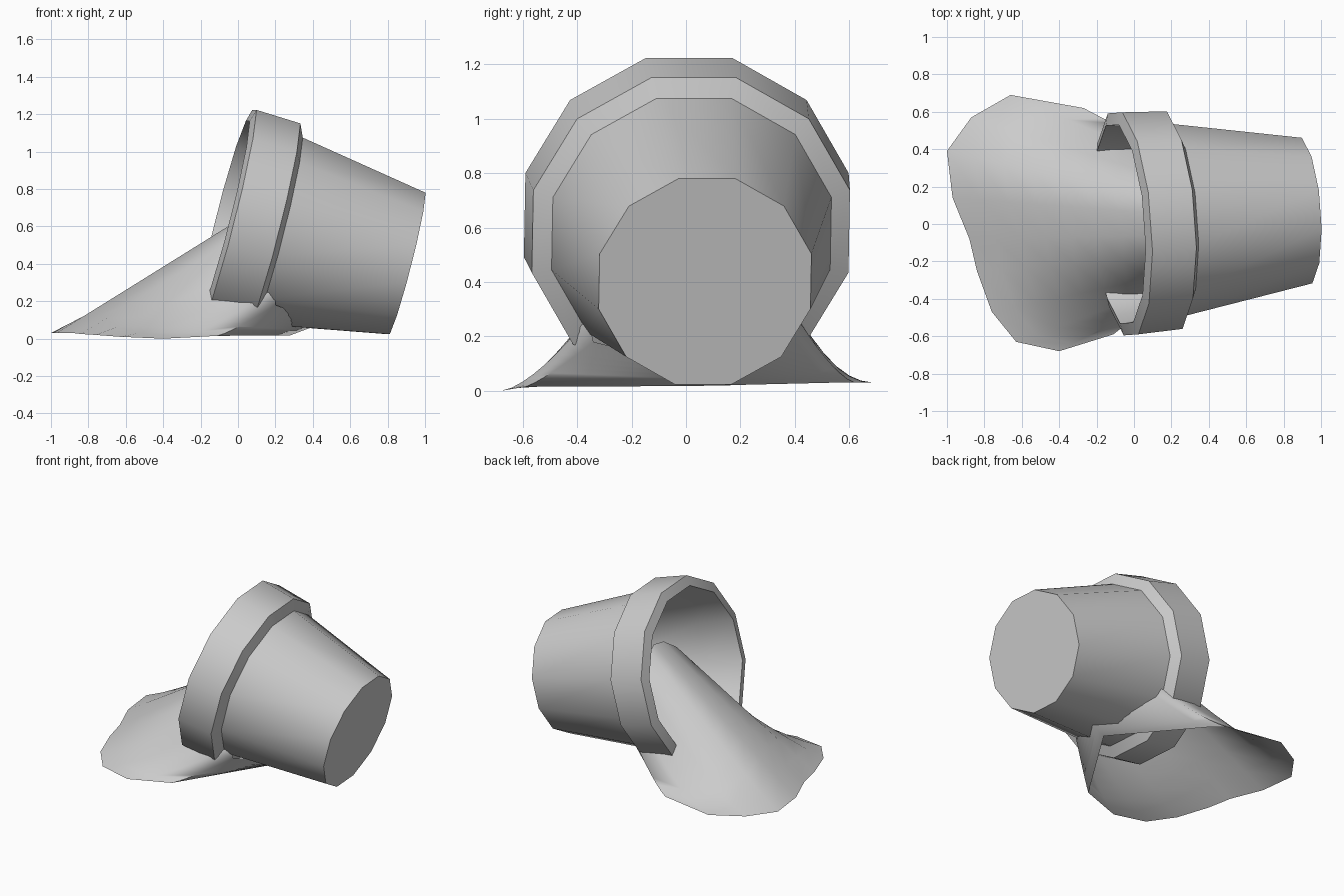
import bpy, bmesh, math
from mathutils import Vector, Matrix

cube = bpy.data.objects.get("Cube")
if cube:
    bpy.data.objects.remove(cube, do_unlink=True)

GREY = (0.6, 0.6, 0.6, 1)
grey = bpy.data.materials.new("plain grey")
grey.use_nodes = True
grey.diffuse_color = GREY
grey.node_tree.nodes["Principled BSDF"].inputs["Base Color"].default_value = GREY


def make_object(name, bm, angle):
    mesh = bpy.data.meshes.new(name)
    bm.to_mesh(mesh)
    bm.free()
    mesh.materials.append(grey)
    obj = bpy.data.objects.new(name, mesh)
    bpy.context.collection.objects.link(obj)
    bpy.ops.object.select_all(action="DESELECT")
    obj.select_set(True)
    bpy.context.view_layer.objects.active = obj
    bpy.ops.object.shade_smooth_by_angle(angle=math.radians(angle))
    return obj


def bridge(bm, a, b):
    n = len(a)
    for i in range(n):
        j = (i + 1) % n
        bm.faces.new((a[i], a[j], b[j], b[i]))


# Tipped pot: a twelve-sided profile of (distance from mouth, flat radius)
SIDES = 12
mouth = Vector((-0.07, 0.0, 0.649))
base = Vector((0.9, 0.07, 0.402))
axis = (base - mouth).normalized()
side = Vector((0, 0, 1)).cross(axis).normalized()
up = axis.cross(side)
frame = Matrix((side, up, axis)).transposed()
length = (base - mouth).length
profile = [(length, 0.39), (0.29, 0.513), (0.258, 0.583), (0.012, 0.595),
           (-0.008, 0.53), (0.26, 0.49), (length - 0.06, 0.36)]

bm = bmesh.new()
rings = []
for depth, flat in profile:
    r = flat / math.cos(math.pi / SIDES)
    ring = []
    for i in range(SIDES):
        a = (i + 0.5) * math.tau / SIDES
        ring.append(bm.verts.new(mouth + frame @ Vector((r * math.cos(a), r * math.sin(a), depth))))
    rings.append(ring)
for a, b in zip(rings, rings[1:]):
    bridge(bm, a, b)
bm.faces.new(rings[0])
bm.faces.new(rings[-1])
bmesh.ops.recalc_face_normals(bm, faces=bm.faces)
make_object("tipped_pot", bm, 40)

# Spilled soil: each strand runs from the ground outline to an arch inside the pot,
# with a number for how hollow the slope is
strands = [((-1.0, 0.39, 0.03), (0.2, 0.12, 0.75), 1.1),
           ((-0.97, 0.14, 0.03), (0.22, 0.05, 0.77), 1),
           ((-0.88, -0.08, 0.03), (0.22, -0.06, 0.75), 1),
           ((-0.84, -0.25, 0.025), (0.2, -0.18, 0.67), 1),
           ((-0.76, -0.47, 0.02), (0.2, -0.27, 0.46), 1.1),
           ((-0.63, -0.63, 0.01), (0.2, -0.33, 0.32), 1.3),
           ((-0.4, -0.68, 0), (0.2, -0.36, 0.27), 1.5),
           ((-0.11, -0.59, 0.015), (0.2, -0.34, 0.18), 1.2),
           ((0.28, 0.03, 0.018), (0.46, 0.05, 0.085), 1),
           ((-0.17, 0.53, 0.03), (0.15, 0.38, 0.22), 1.2),
           ((-0.27, 0.62, 0.03), (0.15, 0.4, 0.28), 1.4),
           ((-0.66, 0.69, 0.03), (0.15, 0.34, 0.42), 2),
           ((-0.87, 0.57, 0.03), (0.18, 0.24, 0.63), 1.5)]
bm = bmesh.new()
rings = []
STEPS = 8
for k in range(STEPS + 1):
    s = k / STEPS
    ring = []
    for ground, inside, hollow in strands:
        q = Vector(ground).lerp(Vector(inside), s)
        q.z = ground[2] + (inside[2] - ground[2]) * s ** hollow
        ring.append(bm.verts.new(q))
    rings.append(ring)
for a, b in zip(rings, rings[1:]):
    bridge(bm, a, b)
bm.normal_update()
if sum(f.normal.z for f in bm.faces) < 0:
    bmesh.ops.reverse_faces(bm, faces=bm.faces)
make_object("spilled_soil", bm, 80)
